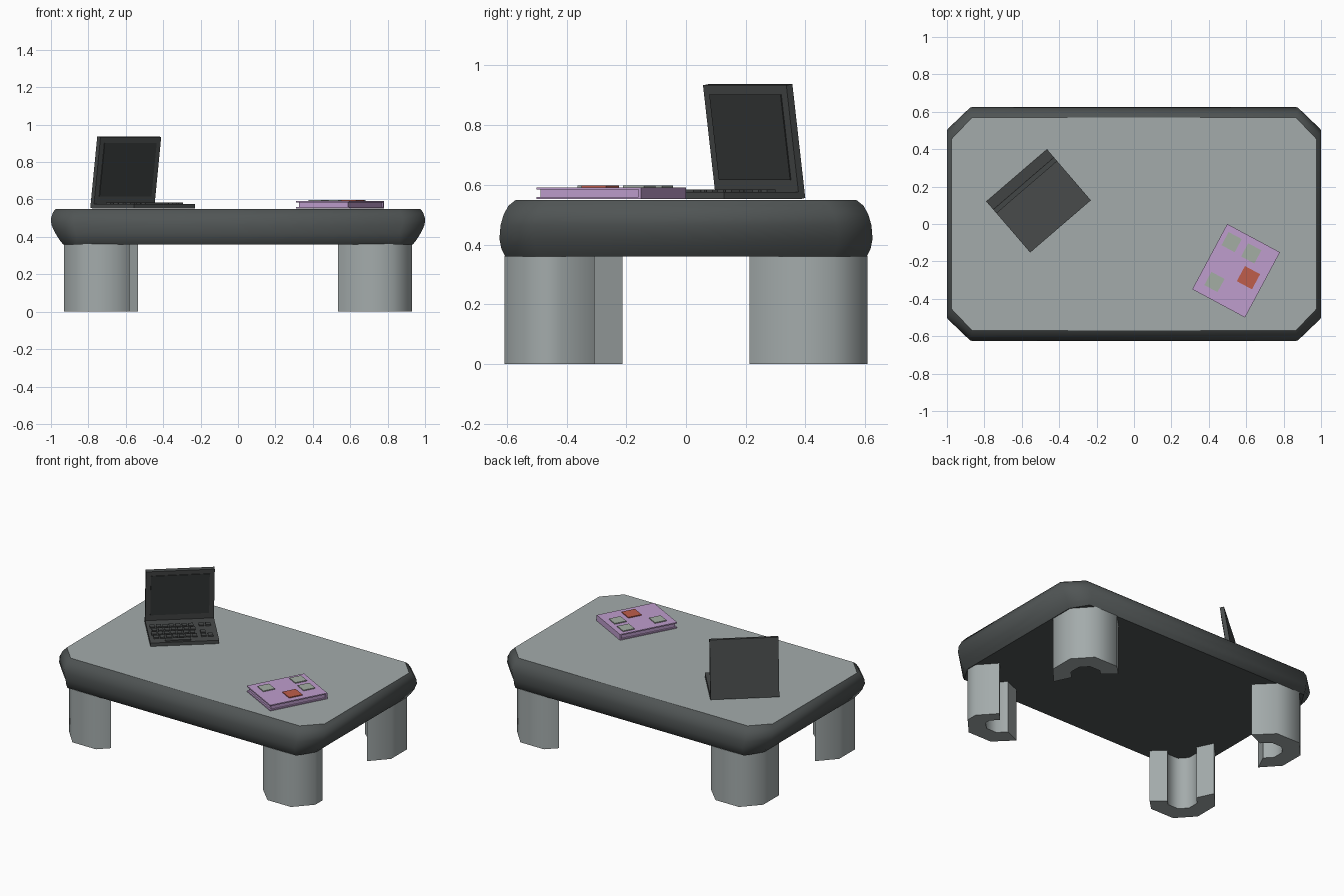
import bpy, bmesh, math
from mathutils import Matrix, Vector

if "Cube" in bpy.data.objects:
    bpy.data.objects.remove(bpy.data.objects["Cube"])


def material(name, r, g, b):
    m = bpy.data.materials.new(name)
    m.diffuse_color = (r, g, b, 1)
    m.use_nodes = True
    m.node_tree.nodes["Principled BSDF"].inputs["Base Color"].default_value = m.diffuse_color
    return m


LIGHT = material("light grey", .37, .41, .41)
DARK = material("charcoal rim", .08, .09, .09)
CASE = material("laptop case", .065, .07, .07)
SCREEN = material("screen glass", .038, .042, .042)
PINK = material("lilac cover", .52, .34, .61)
GREEN = material("sage green", .37, .42, .37)
RED = material("brick red", .52, .11, .07)


def finish(bm, name, mats, smooth=False):
    bmesh.ops.recalc_face_normals(bm, faces=bm.faces[:])
    me = bpy.data.meshes.new(name)
    bm.to_mesh(me)
    bm.free()
    for m in mats:
        me.materials.append(m)
    if smooth:
        me.shade_smooth()
        me.set_sharp_from_angle(angle=math.radians(50))
    ob = bpy.data.objects.new(name, me)
    bpy.context.collection.objects.link(ob)
    return ob


def add_box(bm, lo, hi, mat=Matrix()):
    c = [(a + b) / 2 for a, b in zip(lo, hi)]
    s = [b - a for a, b in zip(lo, hi)]
    bmesh.ops.create_cube(bm, size=1, matrix=mat @ Matrix.Translation(c) @ Matrix.Diagonal((*s, 1)))


def box(name, lo, hi, mat, m):
    bm = bmesh.new()
    add_box(bm, lo, hi, m)
    return finish(bm, name, [mat])


# Tabletop: chamfered rectangle lofted through a rounded side profile
bm = bmesh.new()
profile = [(.36, .935, .605), (.385, .955, .618), (.42, .977, .625), (.465, .998, .621),
           (.50, 1.0, .611), (.53, .99, .595), (.55, .975, .57)]
rings = []
for z, hx, hy in profile:
    ix, iy = hx - min(.12, hx - .865), hy - .115
    pts = [(hx, -iy), (hx, iy), (ix, hy), (-ix, hy), (-hx, iy), (-hx, -iy), (-ix, -hy), (ix, -hy)]
    rings.append([bm.verts.new((x, y, z)) for x, y in pts])
for a, b in zip(rings, rings[1:]):
    for i in range(8):
        j = (i + 1) % 8
        bm.faces.new((a[i], a[j], b[j], b[i]))
bottom = bm.faces.new(rings[0][::-1])
top = bm.faces.new(rings[-1])
top.material_index = 1
caps = [[v.co.copy() for v in rings[0]], [v.co.copy() for v in rings[-1]]]
bmesh.ops.split_edges(bm, edges=list(top.edges) + list(bottom.edges))
finish(bm, "tabletop", [DARK, LIGHT], True)


# Legs: open octagonal shells, opening towards the table centre
def leg(name, cx, cy, outline, inner=.45):
    bm = bmesh.new()
    out = [(cx + x, cy + y) for x, y in outline]
    inn = [(cx + x * inner, cy + y * inner) for x, y in outline]
    n = len(out)
    lo_o, lo_i, hi_o, hi_i = [[bm.verts.new((x, y, z)) for x, y in p]
                              for p, z in ((out, 0), (inn, 0), (out, .362), (inn, .362))]
    for i in range(n - 1):
        bm.faces.new((lo_o[i], lo_o[i + 1], hi_o[i + 1], hi_o[i]))
        bm.faces.new((lo_i[i], lo_i[i + 1], hi_i[i + 1], hi_i[i]))
        bm.faces.new((lo_o[i], lo_o[i + 1], lo_i[i + 1], lo_i[i]))
        bm.faces.new((hi_o[i], hi_o[i + 1], hi_i[i + 1], hi_i[i]))
    for i in (0, n - 1):
        bm.faces.new((lo_o[i], hi_o[i], hi_i[i], lo_i[i]))
    finish(bm, name, [LIGHT], True)


A, B = .198, .084
leg("front_right_leg", .732, -.41,
    [(-A, -B), (-B, -A), (B + .01, -A), (A, -B), (A, -.008), (.098, .103)])
front_left = [(-B - .01, A), (-A, B), (-A, -B), (-B - .01, -A), (B, -A), (.152, -.13)]
leg("front_left_leg", -.732, -.41, front_left)
leg("back_right_leg", .732, .41, [(-x, -y) for x, y in front_left])
leg("back_left_leg", -.732, .41,
    [(A, B), (B, A), (-B - .01, A), (-A, B), (-A, -B), (-B - .01, -A)])

# Laptop: local origin at the middle of the rear edge, -y towards the user
lap = Matrix.Translation((-.6275, .26, .55)) @ Matrix.Rotation(math.radians(40.7), 4, 'Z')
box("laptop_base", (-.214, -.36, .003), (.214, -.015, .026), CASE, lap)
lid = lap @ Matrix.Translation((0, 0, .006)) @ Matrix.Rotation(math.radians(8.5), 4, 'X')
box("laptop_lid", (-.214, -.027, 0), (.214, 0, .386), CASE, lid)
box("laptop_screen", (-.183, -.031, .065), (.183, -.026, .355), SCREEN, lid)

# Keyboard: main block, space bar and a small side cluster
bm = bmesh.new()
for r in range(4):
    y = -.105 - r * .052
    for c in range(7):
        x = -.195 + c * .04 + (r % 2) * .008
        add_box(bm, (x, y - .038, .024), (x + .031, y, .034), lap)
    if r in (0, 2, 3):
        for c in range(2 if r != 2 else 1):
            x = .11 + c * .042
            add_box(bm, (x, y - .038, .024), (x + .031, y, .034), lap)
add_box(bm, (-.12, -.345, .024), (.04, -.312, .034), lap)
finish(bm, "laptop_keys", [CASE])

# Book: two covers, inset pages and a spine
rot = Matrix.Rotation(math.radians(-28.2), 4, 'Z')
book = Matrix.Translation((.546, -.25, .55)) @ rot
bm = bmesh.new()
add_box(bm, (-.16, -.198, .002), (.16, .198, .009), book)
add_box(bm, (-.16, -.198, .034), (.16, .198, .042), book)
add_box(bm, (-.15, -.188, .008), (.15, .19, .035), book)
add_box(bm, (-.16, .188, .003), (.16, .198, .041), book)
finish(bm, "book", [PINK])

# Square patches on the book cover
for i, (x, y, s, m) in enumerate([(.522, -.097, .04, GREEN), (.627, -.157, .04, GREEN),
                                  (.43, -.31, .04, GREEN), (.612, -.287, .046, RED)]):
    box("cover_patch_%d" % (i + 1), (-s, -s, .041), (s, s, .048), m,
        Matrix.Translation((x, y, .55)) @ rot)
